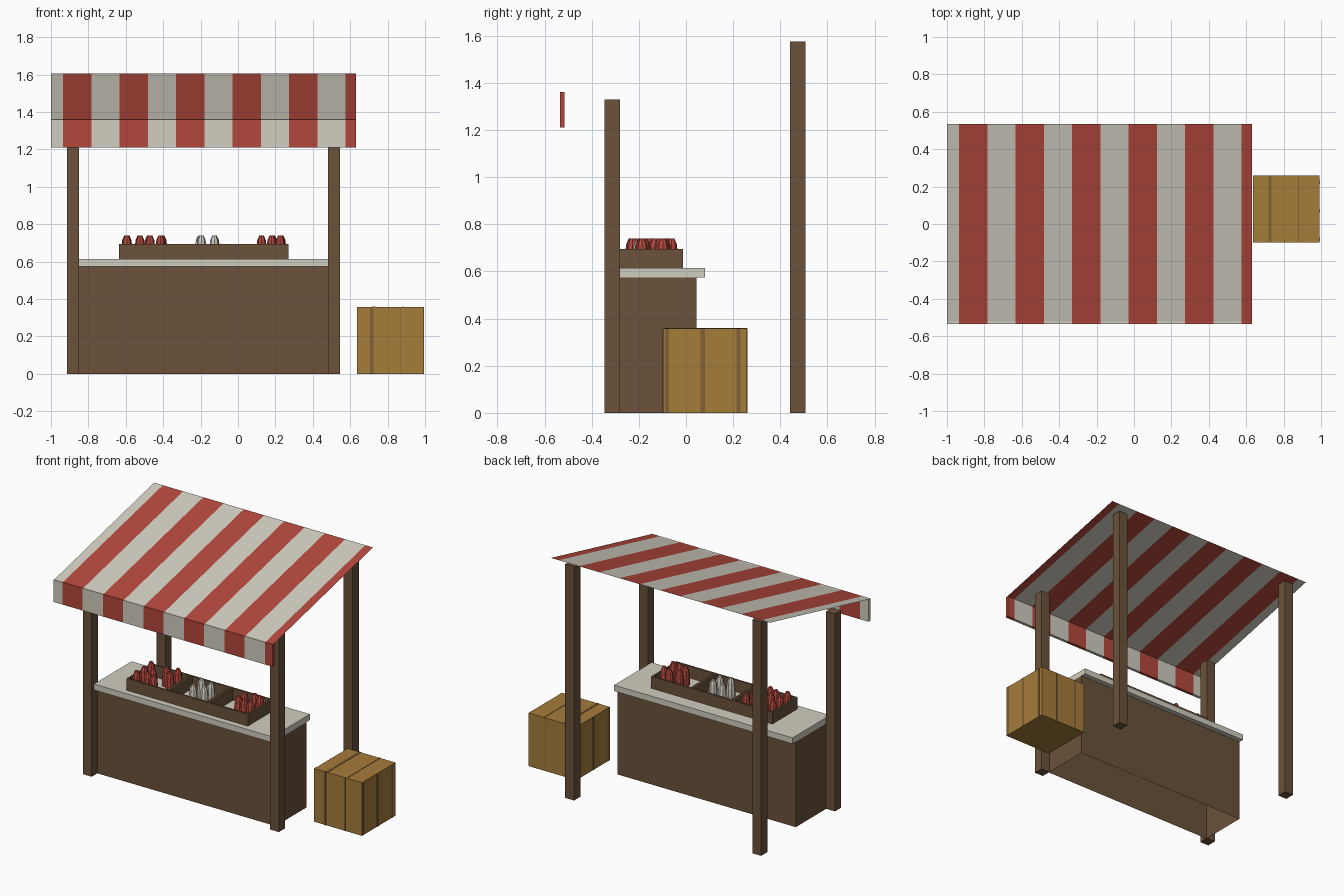
import bpy
import bmesh
import math
import random

random.seed(4)
if "Cube" in bpy.data.objects:
    bpy.data.objects.remove(bpy.data.objects["Cube"])


def material(name, rgb):
    m = bpy.data.materials.new(name)
    m.use_nodes = True
    m.diffuse_color = (*rgb, 1)
    m.node_tree.nodes["Principled BSDF"].inputs["Base Color"].default_value = (*rgb, 1)
    return m


cream = material("cream", (0.64, 0.61, 0.53))
red = material("red", (0.45, 0.064, 0.045))
brown = material("brown wood", (0.145, 0.085, 0.043))
gold = material("golden wood", (0.38, 0.20, 0.042))
seam = material("dark golden wood", (0.22, 0.12, 0.04))


def finish(name, bm, *mats):
    mesh = bpy.data.meshes.new(name)
    bm.to_mesh(mesh)
    bm.free()
    for m in mats:
        mesh.materials.append(m)
    ob = bpy.data.objects.new(name, mesh)
    bpy.context.collection.objects.link(ob)
    return ob


def add_box(bm, x, y, z):
    """Add a box spanning three (low, high) ranges."""
    verts = bmesh.ops.create_cube(bm, size=1)["verts"]
    for v in verts:
        for i, (lo, hi) in enumerate((x, y, z)):
            v.co[i] = lo if v.co[i] < 0 else hi
    return verts


def box(name, x, y, z, mat):
    bm = bmesh.new()
    add_box(bm, x, y, z)
    return finish(name, bm, mat)


# Striped cloth: cut across x at every stripe edge, then colour alternate bands
FIRST, STEP = -0.935, 0.151


def striped(name, bm):
    for k in range(11):
        geom = bm.verts[:] + bm.edges[:] + bm.faces[:]
        bmesh.ops.bisect_plane(bm, geom=geom, plane_co=(FIRST + k * STEP, 0, 0),
                               plane_no=(1, 0, 0))
    for f in bm.faces:
        band = math.floor((f.calc_center_median().x - FIRST) / STEP)
        f.material_index = 1 if band % 2 == 0 else 0
    return finish(name, bm, cream, red)


roof = bmesh.new()
roof.faces.new([roof.verts.new(c) for c in (
    (-1, -0.52, 1.36), (0.632, -0.52, 1.36), (0.632, 0.535, 1.605), (-1, 0.535, 1.605))])
striped("awning_roof", roof)

valance = bmesh.new()
add_box(valance, (-1, 0.632), (-0.535, -0.515), (1.21, 1.36))
striped("awning_valance", valance)

# Posts
for side, x in (("right", -0.915), ("left", 0.48)):
    for end, y, top in (("front", -0.345, 1.33), ("back", 0.44, 1.575)):
        box(f"{end}_{side}_post", (x, x + 0.066), (y, y + 0.066), (0, top), brown)

# Counter, hollow with an open underside
bm = bmesh.new()
add_box(bm, (-0.85, 0.48), (-0.285, 0.045), (0, 0.575))
bm.normal_update()
bmesh.ops.delete(bm, geom=[f for f in bm.faces if f.normal.z < -0.5], context="FACES")
finish("counter_body", bm, brown)
box("counter_top", (-0.85, 0.48), (-0.32, 0.08), (0.575, 0.615), cream)

# Trays: open frames resting on the counter top
WALL = 0.012
Y0, Y1 = -0.28, -0.012
for i, x in enumerate((-0.635, -0.333, -0.031)):
    x1 = x + 0.3
    bm = bmesh.new()
    for yy in ((Y0, Y0 + WALL), (Y1 - WALL, Y1)):
        add_box(bm, (x, x1), yy, (0.615, 0.695))
    for xx in ((x, x + WALL), (x1 - WALL, x1)):
        add_box(bm, xx, (Y0 + WALL, Y1 - WALL), (0.615, 0.695))
    finish(f"tray_{i + 1}", bm, brown)


# Produce: small faceted domes
def add_dome(bm, x, y):
    rings = []
    for r, z in ((0.028, 0.615), (0.027, 0.67), (0.022, 0.715), (0.011, 0.74)):
        rings.append([bm.verts.new((x + r * math.cos(a * math.tau / 8),
                                    y + r * math.sin(a * math.tau / 8), z))
                      for a in range(8)])
    for lower, upper in zip(rings, rings[1:]):
        for a in range(8):
            b = (a + 1) % 8
            bm.faces.new((lower[a], lower[b], upper[b], upper[a]))
    bm.faces.new(rings[-1])


for name, mat, xs, ys in (
        ("red_produce_large", red, (-0.59, -0.53, -0.47, -0.41), (-0.22, -0.145, -0.07)),
        ("cream_produce", cream, (-0.2, -0.13), (-0.19, -0.1)),
        ("red_produce_small", red, (0.125, 0.18, 0.225), (-0.18, -0.1))):
    bm = bmesh.new()
    for i, x in enumerate(xs):
        for j, y in enumerate(ys):
            if len(ys) == 3 and (i + j) % 4 == 3:
                continue
            add_dome(bm, x + random.uniform(-0.008, 0.008), y + random.uniform(-0.015, 0.015))
    finish(name, bm, mat)

# Crate with thin plank seams
CX, CY, CZ = (0.637, 0.993), (-0.098, 0.258), (0, 0.358)
box("crate", CX, CY, CZ, gold)
bm = bmesh.new()
E = 0.002
for x, w in ((0.706, 0.018), (0.865, 0.004)):
    for y in CY:
        add_box(bm, (x, x + w), (y - E, y + E), CZ)
    add_box(bm, (x + 0.012, x + 0.012 + w), CY, (CZ[1] - E, CZ[1] + E))
for y in (-0.09, 0.062, 0.214):
    for x in CX:
        add_box(bm, (x - E, x + E), (y, y + 0.018), CZ)
finish("crate_seams", bm, seam)
